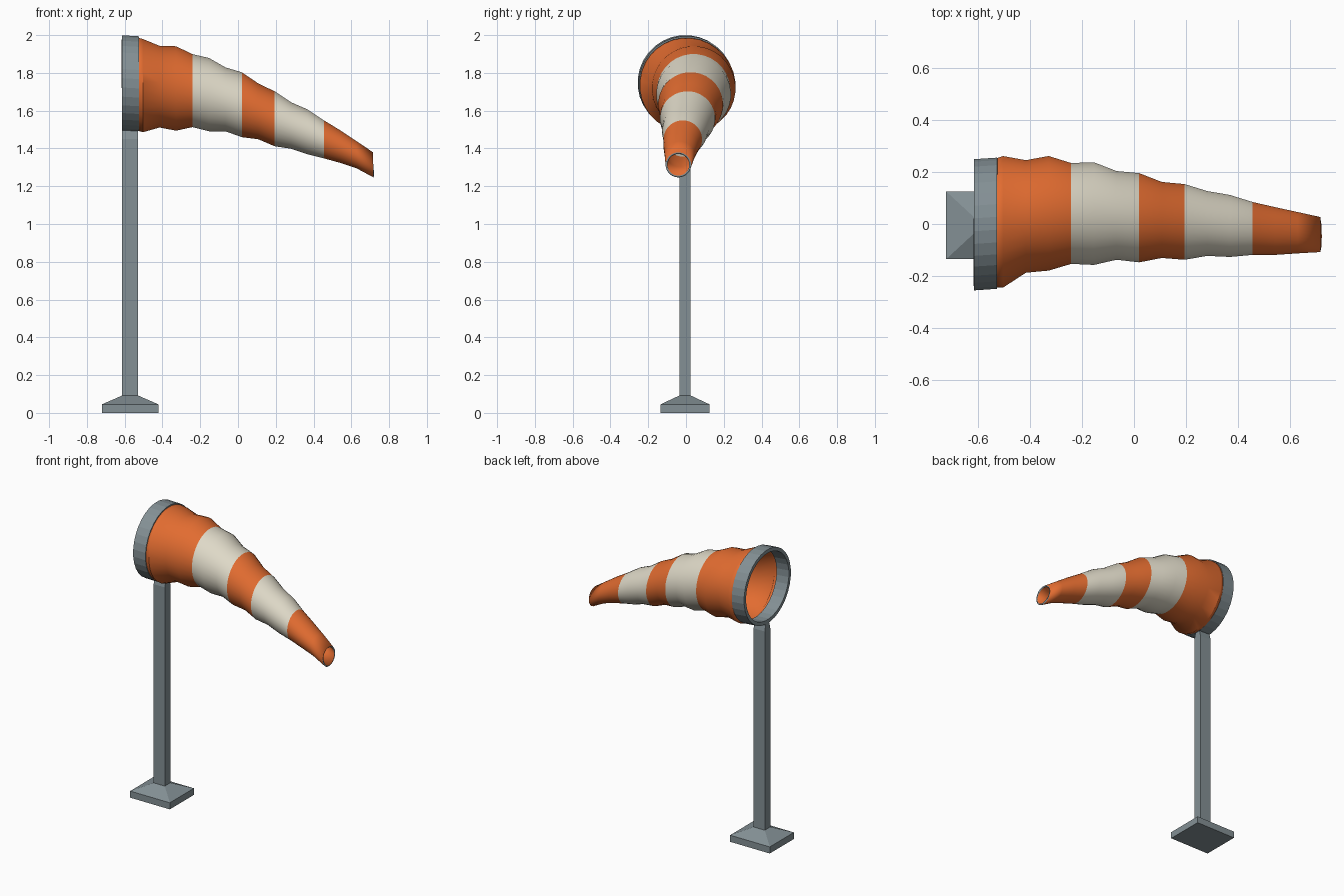
import bpy, bmesh
from math import cos, sin, tau

default = bpy.data.objects.get("Cube")
if default:
    bpy.data.objects.remove(default, do_unlink=True)


def make_material(name, color):
    mat = bpy.data.materials.new(name)
    mat.use_nodes = True
    rgba = (*color, 1)
    mat.diffuse_color = rgba
    mat.node_tree.nodes["Principled BSDF"].inputs["Base Color"].default_value = rgba
    return mat


orange = make_material("orange fabric", (0.76, 0.15, 0.03))
cream = make_material("cream fabric", (0.74, 0.70, 0.58))
grey = make_material("grey metal", (0.23, 0.28, 0.30))


def loft(name, rings, materials, capped=False, band_material=None):
    """Join closed rings of points with quads, band by band."""
    bm = bmesh.new()
    loops = [[bm.verts.new(p) for p in ring] for ring in rings]
    for band, (lower, upper) in enumerate(zip(loops, loops[1:])):
        for j in range(len(lower)):
            k = (j + 1) % len(lower)
            face = bm.faces.new((lower[j], lower[k], upper[k], upper[j]))
            face.material_index = band_material(band) if band_material else 0
    if capped:
        bm.faces.new(loops[0][::-1])
        bm.faces.new(loops[-1])
    mesh = bpy.data.meshes.new(name)
    bm.to_mesh(mesh)
    bm.free()
    for mat in materials:
        mesh.materials.append(mat)
    obj = bpy.data.objects.new(name, mesh)
    bpy.context.collection.objects.link(obj)
    return obj


def hoop(x, y_min, y_max, z_min, z_max, sides=32):
    """Upright ellipse at x that fills the given bounds."""
    cy, cz = (y_min + y_max) / 2, (z_min + z_max) / 2
    ry, rz = (y_max - y_min) / 2, (z_max - z_min) / 2
    angles = [tau * (j + 0.5) / sides for j in range(sides)]
    return [(x, cy + ry * cos(a), cz + rz * sin(a)) for a in angles]


def rectangle(half_x, half_y, z, cx=-0.571, cy=-0.005):
    corners = ((-1, -1), (1, -1), (1, 1), (-1, 1))
    return [(cx + sx * half_x, cy + sy * half_y, z) for sx, sy in corners]


def add_wall(obj, thickness, rim_offset=0):
    """Give a tube an inward wall thickness."""
    wall = obj.modifiers.new("wall", "SOLIDIFY")
    wall.thickness = thickness
    wall.offset = -1
    wall.material_offset_rim = rim_offset


# Base plate with a sloped top
loft("base", [rectangle(0.15, 0.13, 0), rectangle(0.15, 0.13, 0.045),
              rectangle(0.042, 0.03, 0.092)], [grey], capped=True)

# Square pole, narrowed where it meets the hoop
loft("pole", [rectangle(0.042, 0.03, 0.08), rectangle(0.042, 0.03, 1.45),
              rectangle(0.042, 0.016, 1.505)], [grey], capped=True)

# Metal mouth hoop, faceted
mouth = loft("mouth_hoop", [hoop(-0.614, -0.256, 0.25, 1.495, 2.0),
                            hoop(-0.525, -0.25, 0.256, 1.49, 1.995)], [grey])
add_wall(mouth, 0.024)

# Drooping sock: y_min, y_max, z_min, z_max of evenly spaced sections
sections = [
    (-0.245, 0.262, 1.485, 1.98),
    (-0.188, 0.246, 1.51, 1.944),
    (-0.18, 0.262, 1.493, 1.942),
    (-0.154, 0.235, 1.512, 1.9),
    (-0.158, 0.238, 1.49, 1.88),
    (-0.138, 0.204, 1.49, 1.83),
    (-0.148, 0.196, 1.459, 1.804),
    (-0.131, 0.162, 1.448, 1.745),
    (-0.138, 0.154, 1.411, 1.703),
    (-0.123, 0.127, 1.398, 1.645),
    (-0.127, 0.112, 1.369, 1.607),
    (-0.119, 0.085, 1.347, 1.549),
    (-0.119, 0.065, 1.323, 1.496),
    (-0.113, 0.046, 1.294, 1.438),
    (-0.108, 0.027, 1.247, 1.379),
]
rings = [hoop(-0.54, -0.245, 0.25, 1.495, 1.99)]
rings += [hoop(-0.502 + 0.087 * i, *bounds) for i, bounds in enumerate(sections)]


def stripe(band):
    """Cream on the two middle stripes, orange elsewhere."""
    return 1 if 4 <= band < 7 or 9 <= band < 12 else 0


sock = loft("sock", rings, [orange, cream, grey], band_material=stripe)
add_wall(sock, 0.01, rim_offset=2)
bpy.ops.object.select_all(action="DESELECT")
sock.select_set(True)
bpy.context.view_layer.objects.active = sock
bpy.ops.object.shade_smooth_by_angle()
